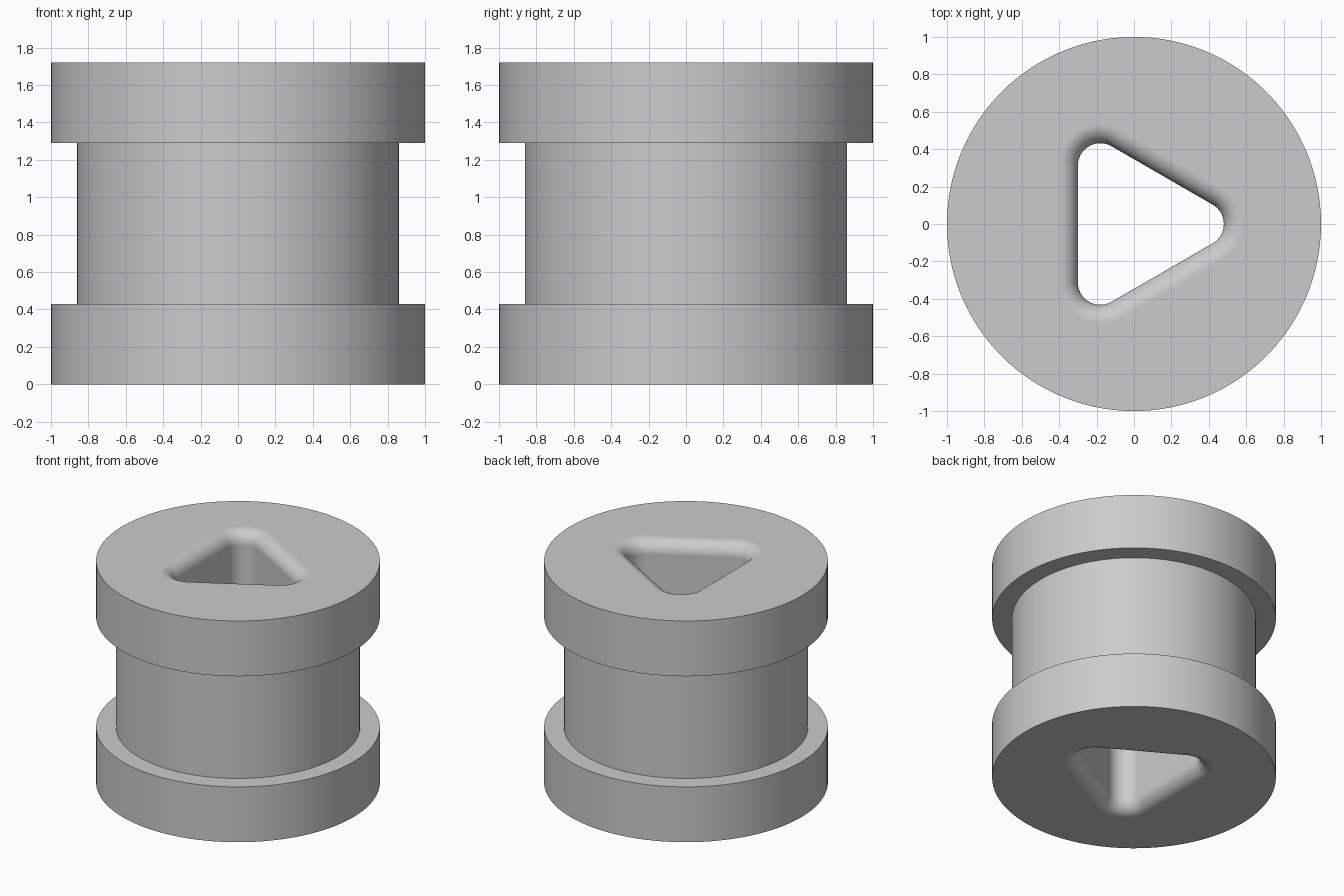
import bpy, bmesh
from math import sin, cos, pi, radians

cube = bpy.data.objects.get("Cube")
if cube:
    bpy.data.objects.remove(cube, do_unlink=True)

HEIGHT = 1.72
FLANGE = 0.43          # flange thickness
CORE_R = 0.86          # radius of the waist
HOLE_D, HOLE_R = 0.36, 0.12   # hole corner distance and corner radius
FILLET = 0.1           # rounding of the hole rims
ARC = 40               # segments per hole corner
STEPS = 12             # segments per rim rounding
COUNT = 3 * (ARC + 1)

mat = bpy.data.materials.new("plain grey")
mat.use_nodes = True
grey = (0.6, 0.6, 0.6, 1)
mat.diffuse_color = grey
mat.node_tree.nodes["Principled BSDF"].inputs["Base Color"].default_value = grey

bm = bmesh.new()


def circle(radius, z):
    """Ring of the turned outside."""
    angles = [(i - ARC / 2) * 2 * pi / COUNT for i in range(COUNT)]
    return [bm.verts.new((radius * cos(a), radius * sin(a), z)) for a in angles]


def triangle(grow, z):
    """Rounded triangle ring, widened outward by grow."""
    ring = []
    r = HOLE_R + grow
    for corner in range(3):
        mid = corner * 2 * pi / 3
        for k in range(ARC + 1):
            a = mid + radians(-60 + 120 * k / ARC)
            ring.append(bm.verts.new((HOLE_D * cos(mid) + r * cos(a),
                                      HOLE_D * sin(mid) + r * sin(a), z)))
    return ring


# Outside: lower flange, waist, upper flange
rings = [circle(r, z) for r, z in (
    (1, 0), (1, FLANGE), (CORE_R, FLANGE),
    (CORE_R, HEIGHT - FLANGE), (1, HEIGHT - FLANGE), (1, HEIGHT))]

# Through hole: rounded upper rim, straight wall, rounded lower rim
turns = [k * pi / 2 / STEPS for k in range(STEPS + 1)]
rim = [(FILLET * (1 - sin(t)), FILLET * (1 - cos(t))) for t in turns]
rings += [triangle(g, HEIGHT - d) for g, d in rim]
rings += [triangle(g, d) for g, d in reversed(rim)]

# Join neighbouring rings into one closed body
for low, high in zip(rings, rings[1:] + rings[:1]):
    for i in range(COUNT):
        j = (i + 1) % COUNT
        bm.faces.new((low[i], low[j], high[j], high[i]))
bmesh.ops.recalc_face_normals(bm, faces=bm.faces)

mesh = bpy.data.meshes.new("spool_body")
bm.to_mesh(mesh)
bm.free()
mesh.materials.append(mat)
body = bpy.data.objects.new("spool_body", mesh)
bpy.context.collection.objects.link(body)

# Smooth round surfaces, crisp flange edges
bpy.ops.object.select_all(action='DESELECT')
body.select_set(True)
bpy.context.view_layer.objects.active = body
bpy.ops.object.shade_smooth_by_angle(angle=radians(30))
weighted = body.modifiers.new("flat_caps", 'WEIGHTED_NORMAL')
weighted.keep_sharp = True
